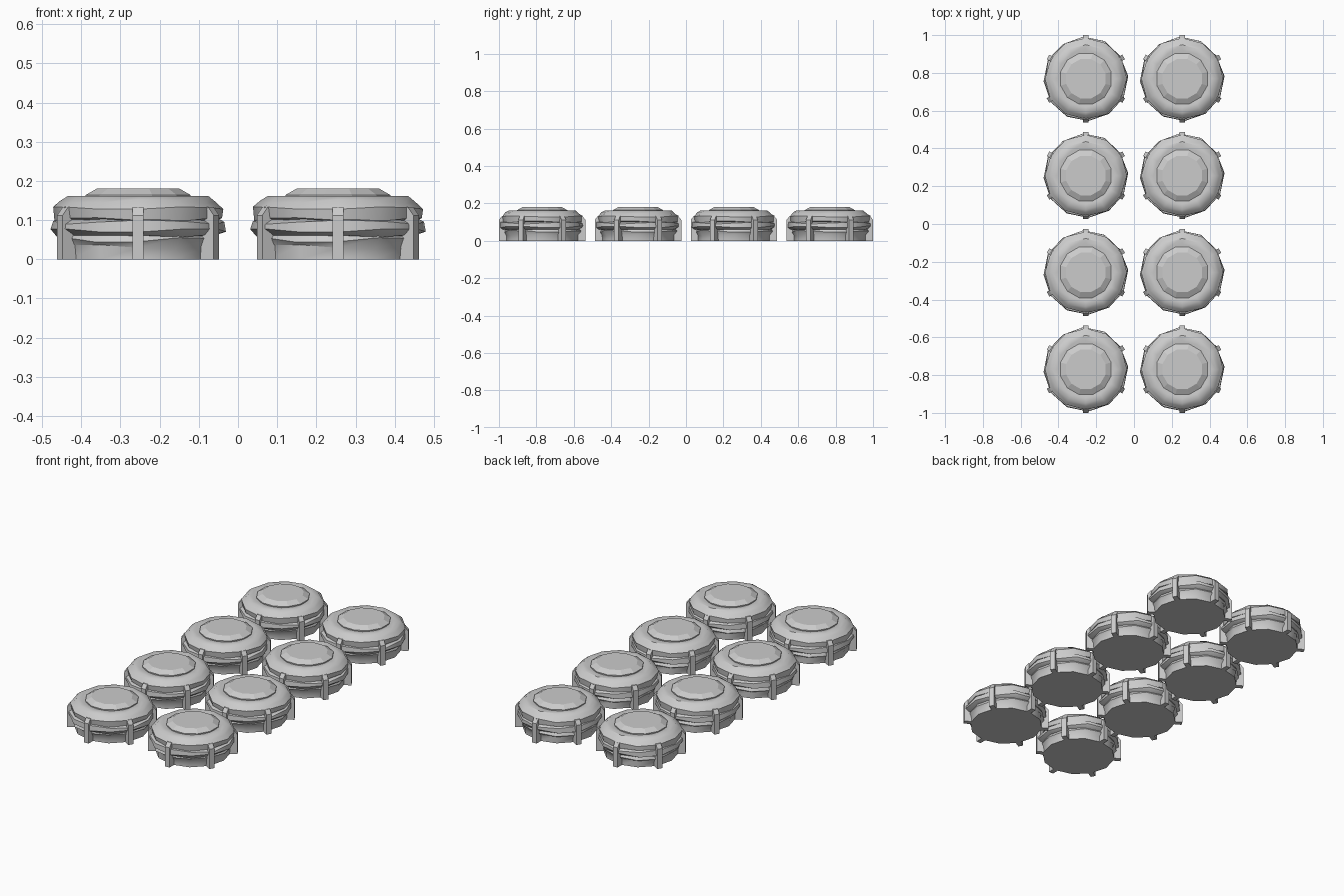
import bpy, bmesh, random
from math import sin, cos, pi, radians

if "Cube" in bpy.data.objects:
    bpy.data.objects.remove(bpy.data.objects["Cube"])

random.seed(4)
SIDES = 12


def make_mesh(name, bm, smooth=False):
    bmesh.ops.recalc_face_normals(bm, faces=bm.faces)
    me = bpy.data.meshes.new(name)
    bm.to_mesh(me)
    bm.free()
    if smooth:
        me.shade_smooth()
        me.set_sharp_from_angle(angle=radians(40))
    return me


def lathe(bm, profile, wobble=0.0, fixed=(), phase=0.0):
    """Spin an (r, z) profile, cap both ends, optionally make it lumpy."""
    rings = []
    for k, (r, z) in enumerate(profile):
        ring = []
        for i in range(SIDES):
            a = 2 * pi * i / SIDES + phase
            j = 0 if k in fixed else wobble
            rr = r + random.uniform(-j, j * 0.4)
            zz = z + j * sin(3 * a + 2 * k) + random.uniform(-j, j) * 0.4
            ring.append(bm.verts.new((rr * cos(a), rr * sin(a), zz)))
        rings.append(ring)
    for lo, hi in zip(rings, rings[1:]):
        for i in range(SIDES):
            n = (i + 1) % SIDES
            bm.faces.new((lo[i], lo[n], hi[n], hi[i]))
    bm.faces.new(rings[0])
    bm.faces.new(rings[-1])


# Lumpy wrapped body: lower layer, middle band, rounded upper layer
bm = bmesh.new()
lathe(bm, [(0.195, 0), (0.197, 0.032), (0.210, 0.050), (0.202, 0.068),
           (0.190, 0.075)], 0.006, fixed=(0,))
lathe(bm, [(0.190, 0.056), (0.209, 0.062), (0.223, 0.074), (0.222, 0.096),
           (0.195, 0.106)], 0.005, phase=0.06)
lathe(bm, [(0.195, 0.094), (0.214, 0.102), (0.217, 0.130), (0.200, 0.147),
           (0.180, 0.161), (0.152, 0.161), (0.132, 0.156)], 0.004, fixed=(4, 5, 6))
body = make_mesh("wrapped_body", bm, True)

# Faceted lid with a flat top
bm = bmesh.new()
lathe(bm, [(0.138, 0.150), (0.139, 0.164), (0.108, 0.181)], phase=pi / SIDES)
lid = make_mesh("lid", bm)

# Six upright straps with angled tops
bm = bmesh.new()
side = [(0.17, 0), (0.231, 0), (0.231, 0.112), (0.214, 0.134), (0.17, 0.134)]
for k in range(6):
    a = radians(30 + 60 * k)
    loops = [[bm.verts.new((r * cos(a) - t * sin(a), r * sin(a) + t * cos(a), z))
              for r, z in side] for t in (-0.014, 0.014)]
    bm.faces.new(loops[0])
    bm.faces.new(loops[1])
    for i in range(len(side)):
        n = (i + 1) % len(side)
        bm.faces.new((loops[0][i], loops[0][n], loops[1][n], loops[1][i]))
straps = make_mesh("straps", bm)

# Two columns by four rows of identical pieces
for col in range(2):
    for row in range(4):
        for me in (body, lid, straps):
            ob = bpy.data.objects.new(f"{me.name}_{col}_{row}", me)
            ob.location = (-0.255 + 0.51 * col, -0.769 + 0.5127 * row, 0)
            bpy.context.collection.objects.link(ob)
